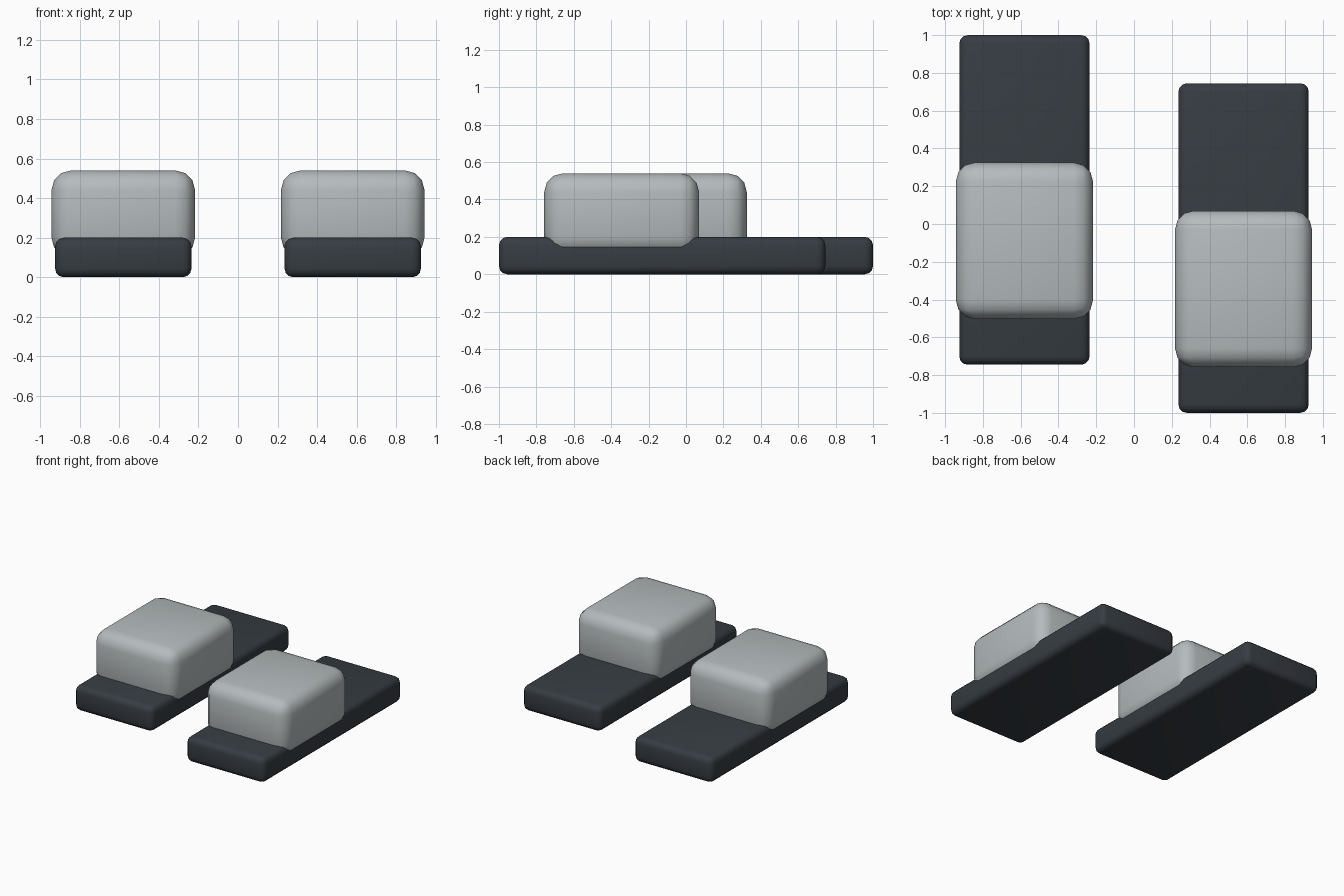
import bpy

if "Cube" in bpy.data.objects:
    bpy.data.objects.remove(bpy.data.objects["Cube"])

def material(name, color):
    m = bpy.data.materials.new(name)
    m.diffuse_color = (*color, 1)
    m.use_nodes = True
    m.node_tree.nodes["Principled BSDF"].inputs["Base Color"].default_value = m.diffuse_color
    return m

dark = material("dark slate", (0.037, 0.046, 0.056))
light = material("light grey", (0.46, 0.50, 0.51))

def rounded_box(name, x, y, z, radius, segments, mat):
    """Box between the given (min, max) ranges with rounded edges."""
    bpy.ops.mesh.primitive_cube_add(size=1, location=[sum(r) / 2 for r in (x, y, z)])
    ob = bpy.context.object
    ob.name = name
    ob.scale = [r[1] - r[0] for r in (x, y, z)]
    bpy.ops.object.transform_apply(location=False, rotation=False, scale=True)
    ob.data.materials.append(mat)
    bevel = ob.modifiers.new("rounding", 'BEVEL')
    bevel.width = radius
    bevel.segments = segments
    bpy.ops.object.modifier_apply(modifier=bevel.name)
    bpy.ops.object.shade_smooth_by_angle(angle=0.55)
    return ob

# A pair of slippers, the right one a step ahead of the left
for side, cx, step in (("right", 0.58, 0.0), ("left", -0.58, 0.255)):
    rounded_box(side + "_sole", (cx - 0.345, cx + 0.345),
                (-1.0 + step, 0.745 + step), (0, 0.2), 0.045, 3, dark)
    rounded_box(side + "_strap", (cx - 0.363, cx + 0.363),
                (-0.758 + step, 0.07 + step), (0.10, 0.54), 0.1, 3, light)
